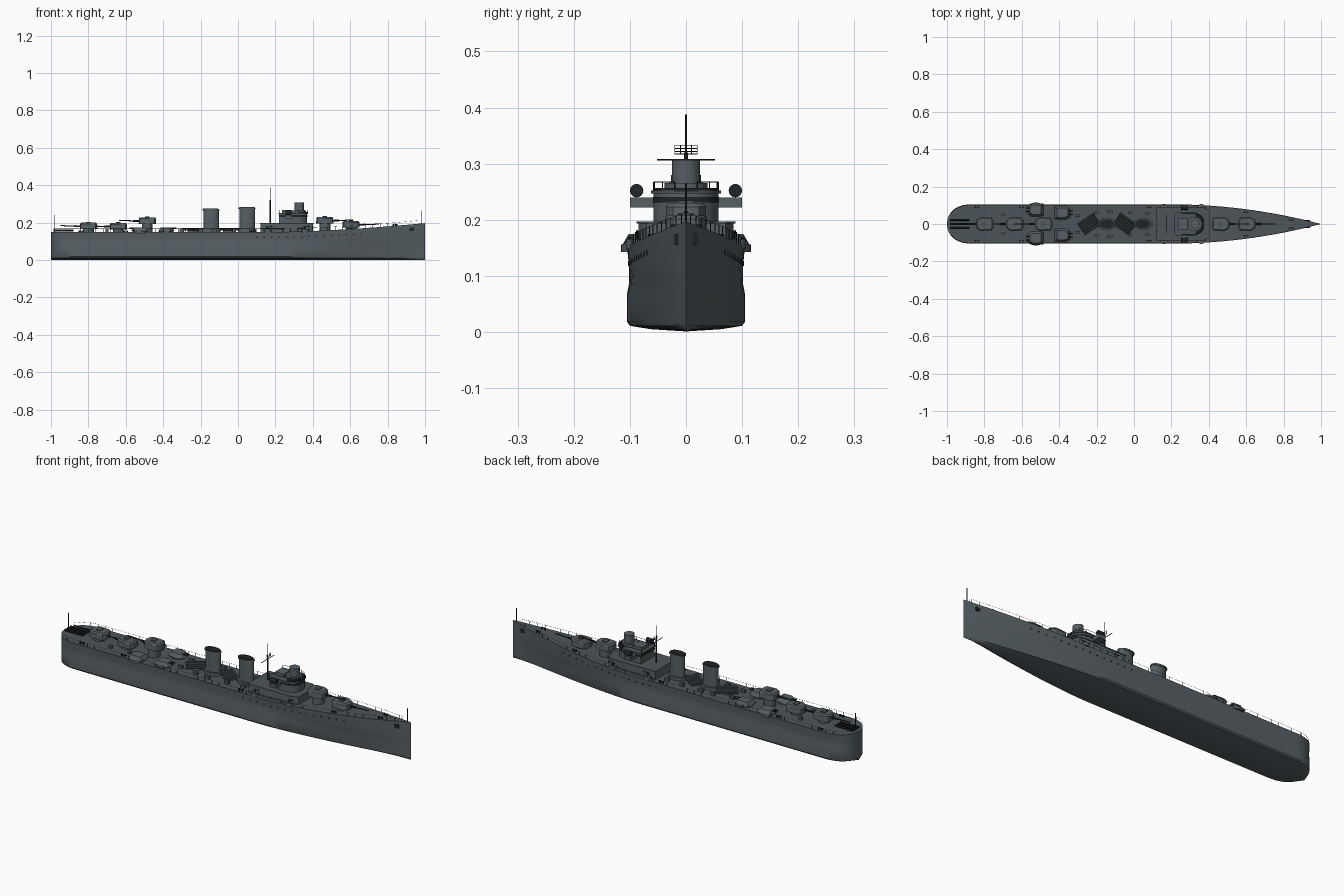
import bpy, bmesh, math
from mathutils import Matrix, Vector

if "Cube" in bpy.data.objects:
    bpy.data.objects.remove(bpy.data.objects["Cube"])


def material(name, rgb):
    m = bpy.data.materials.new(name)
    m.use_nodes = True
    m.diffuse_color = (*rgb, 1)
    m.node_tree.nodes["Principled BSDF"].inputs["Base Color"].default_value = (*rgb, 1)
    return m


GREY = material("hull grey", (0.095, 0.117, 0.127))
DECK = material("deck grey", (0.073, 0.09, 0.098))
DARK = material("dark fittings", (0.015, 0.018, 0.02))


def finish(name, bm, *mats):
    bmesh.ops.recalc_face_normals(bm, faces=bm.faces)
    mesh = bpy.data.meshes.new(name)
    bm.to_mesh(mesh)
    bm.free()
    for m in mats:
        mesh.materials.append(m)
    ob = bpy.data.objects.new(name, mesh)
    bpy.context.collection.objects.link(ob)
    return ob


def add_rod(bm, a, b, r, r2=None, n=8):
    a, b = Vector(a), Vector(b)
    d = b - a
    mat = Matrix.Translation((a + b) / 2) @ d.to_track_quat("Z", "Y").to_matrix().to_4x4()
    bmesh.ops.create_cone(bm, cap_ends=True, segments=n, radius1=r,
                          radius2=r if r2 is None else r2, depth=d.length, matrix=mat)


def rods(name, items, mat, n=8):
    bm = bmesh.new()
    for a, b, r in items:
        add_rod(bm, a, b, r, n=n)
    return finish(name, bm, mat)


def box(name, x, y, z, mat, turn=0):
    # x, y and z are (low, high) ranges
    bm = bmesh.new()
    mid = [(lo + hi) / 2 for lo, hi in (x, y, z)]
    size = [hi - lo for lo, hi in (x, y, z)]
    m = Matrix.Translation(mid) @ Matrix.Rotation(turn, 4, "Z") @ Matrix.Diagonal((*size, 1))
    bmesh.ops.create_cube(bm, size=1, matrix=m)
    return finish(name, bm, mat)


def drum(name, x, y, z0, z1, r, mat, ry=None, lean=0, n=24):
    # upright round or oval part
    bm = bmesh.new()
    rings = [[bm.verts.new((x + k * lean + r * math.cos(2 * math.pi * i / n),
                            y + (ry or r) * math.sin(2 * math.pi * i / n), z))
              for i in range(n)] for k, z in enumerate((z0, z1))]
    for i in range(n):
        j = (i + 1) % n
        bm.faces.new((rings[0][i], rings[0][j], rings[1][j], rings[1][i]))
    bm.faces.new(rings[0])
    bm.faces.new(rings[1])
    return finish(name, bm, mat)


def prism(name, half, cx, z0, z1, mat, cy=0, face=1, top=1, grow=0):
    # symmetric plan outline, given for its +y half, extruded upward
    pts = half + [(x, -y) for x, y in reversed(half)]
    bm = bmesh.new()
    rings = [[bm.verts.new((cx + face * (x * k + math.copysign(grow, x)),
                            cy + y * k + math.copysign(grow, y), z)) for x, y in pts]
             for z, k in ((z0, 1), (z1, top))]
    for i in range(len(pts)):
        j = (i + 1) % len(pts)
        bm.faces.new((rings[0][i], rings[0][j], rings[1][j], rings[1][i]))
    bm.faces.new(rings[0])
    bm.faces.new(rings[1])
    return finish(name, bm, mat)


# Hull shape rules
def bow_t(x):
    return max(0, (x - 0.2) / 0.8)


def deck_z(x):
    return 0.15 + 0.047 * bow_t(x) ** 1.6


def half_width(x, power=2.0):
    s = min(1, max(0, (-0.86 - x) / 0.14))
    return 0.105 * (1 - bow_t(x) ** power) * (1 - s ** 2.6) ** 0.5


def section(x):
    low, mid, top = half_width(x, 1.5), half_width(x, 1.75), half_width(x)
    return [(0, 0.001), (low * 0.6, 0.005), (low * 0.95, 0.011), (low, 0.018), (low, 0.068),
            (mid * 0.965, 0.088), (top * 0.965, 0.115), (top, deck_z(x))]


def side(x, z):
    pts = section(x)
    for (y0, z0), (y1, z1) in zip(pts, pts[1:]):
        if z <= z1:
            return y0 + (y1 - y0) * (z - z0) / (z1 - z0)
    return pts[-1][0]


# Hull and deck
stern = [-0.86 - 0.1399 * math.sin(math.pi * i / 24) for i in range(12, 0, -1)]
stations = stern + [-0.86 + 0.053 * i for i in range(20)] + [0.2 + 0.04 * i for i in range(20)] + [0.9999]
bm = bmesh.new()
loops = []
for x in stations:
    sec = section(x)
    ring = sec + [(-y, z) for y, z in reversed(sec[1:])]
    loops.append([bm.verts.new((x, y, z)) for y, z in ring])
for a, b in zip(loops, loops[1:]):
    for i in range(len(a)):
        j = (i + 1) % len(a)
        f = bm.faces.new((a[i], a[j], b[j], b[i]))
        f.material_index = 1 if i == 7 else 0
bm.faces.new(loops[0])
bm.faces.new(loops[-1])
finish("hull", bm, GREY, DECK)

# Portholes, anchors and bollards
holes, bollards = [], []
for s in (1, -1):
    for i in range(15):
        x = 0.1 + 0.04 * i
        z = deck_z(x) - 0.028
        y = side(x, z)
        holes.append(((x, s * (y - 0.005), z), (x, s * (y + 0.001), z), 0.0045))
    y = side(0.93, 0.165)
    box("anchor_" + ("left" if s > 0 else "right"), (0.918, 0.942),
        sorted((s * (y - 0.006), s * (y + 0.003))), (0.155, 0.175), DARK)
    for x in (-0.84, -0.6, 0.08, 0.6, 0.84):
        for dx in (-0.008, 0.008):
            y = s * (half_width(x) - 0.016)
            bollards.append(((x + dx, y, deck_z(x) - 0.003), (x + dx, y, deck_z(x) + 0.009), 0.005))
rods("portholes", holes, DARK, 10)
rods("bollards", bollards, DARK, 10)

# Railing round the deck edge
rail, edge = [], [-0.985, -0.96, -0.92] + [-0.88 + 0.04 * i for i in range(47)]
for s in (1, -1):
    last = None
    for x in edge:
        p = Vector((x, s * (half_width(x) - 0.002), deck_z(x)))
        top = p + Vector((0, 0, 0.017))
        rail.append((p, top, 0.0008))
        if last:
            rail.append((last, top, 0.0005))
        last = top
rods("railings", rail, DARK, 4)

# Main gun turrets
house = [(-0.048, 0.02), (-0.04, 0.034), (0.02, 0.037), (0.042, 0.024), (0.046, 0.01)]
for i, (x, z, face) in enumerate([(-0.8, 0.165, -1), (-0.64, 0.163, -1), (-0.485, 0.193, -1),
                                  (0.465, 0.195, 1), (0.605, 0.173, 1)]):
    n = f"turret_{i + 1}"
    drum(n + "_base", x, 0, deck_z(x) - 0.005, z + 0.002, 0.029, GREY)
    prism(n, house, x, z, z + 0.028, GREY, face=face, top=0.94)
    prism(n + "_roof", house, x, z + 0.028, z + 0.035, GREY, face=face, top=0.85)
    box(n + "_hatch", (x - 0.012, x + 0.012), (-0.014, 0.014), (z + 0.03, z + 0.039), DECK)
    rods(n + "_gun", [((x + face * 0.04, 0, z + 0.015), (x + face * 0.075, 0, z + 0.016), 0.005),
                      ((x + face * 0.07, 0, z + 0.016), (x + face * 0.15, 0, z + 0.019), 0.0028)], DARK)

# Light gun mounts on round platforms
for s, tag in ((1, "left"), (-1, "right")):
    for x, y, face in ((-0.525, 0.076, -1), (-0.385, 0.06, 1)):
        n = f"light_mount_{tag}_{'aft' if face < 0 else 'fore'}"
        drum(n + "_platform", x, s * y, 0.143, 0.156, 0.04, GREY)
        prism(n, house[1:], x, 0.156, 0.175, GREY, cy=s * y, face=face, top=0.7)
        rods(n + "_guns", [((x, s * y + d, 0.168), (x + face * 0.055, s * y + d, 0.172), 0.003)
                           for d in (-0.009, 0.009)], DARK)

# Stern racks
rods("stern_racks", [((-0.985, y, 0.158), (-0.88, y, 0.158), 0.006)
                     for y in (-0.022, 0, 0.022)], DARK)

# Torpedo tube mounts, trained across the deck
for n, x, angle in (("aft", -0.24, 0.6), ("fore", -0.05, -0.6)):
    drum(f"torpedo_{n}_base", x, 0, 0.148, 0.157, 0.03, GREY)
    along = Vector((math.cos(angle), math.sin(angle), 0)) * 0.052
    across = Vector((-math.sin(angle), math.cos(angle), 0)) * 0.015
    mid = Vector((x, 0, 0.164))
    rods(f"torpedo_{n}_tubes", [(mid + across * k - along, mid + across * k + along, 0.0065)
                                for k in (-2, -1, 0, 1, 2)], DECK, 10)

# Funnels
for n, x, top in (("aft", -0.143, 0.272), ("fore", 0.05, 0.28)):
    drum(f"funnel_{n}_base", x, 0, 0.148, 0.165, 0.05, GREY, 0.034)
    drum(f"funnel_{n}", x, 0, 0.16, top, 0.041, GREY, 0.024)
    drum(f"funnel_{n}_cap", x - 0.001, 0, top - 0.008, top, 0.045, GREY, 0.027, -0.002)
    drum(f"funnel_{n}_mouth", x - 0.003, 0, top, top + 0.003, 0.04, DARK, 0.023)

# Deck lockers and ventilators
for s in (1, -1):
    for x, y, w in ((-0.3, 0.045, 0.012), (-0.2, 0.06, 0.01), (-0.13, 0.065, 0.014),
                    (-0.02, 0.06, 0.01), (0.07, 0.055, 0.012), (-0.7, 0.05, 0.008)):
        box("locker", (x - w, x + w), sorted((s * y - 0.007, s * y + 0.007)), (0.148, 0.165), DECK)

# Deckhouse and bridge
prism("deckhouse", [(-0.14, 0.085), (0.11, 0.085), (0.14, 0.07)], 0.26, 0.145, 0.195, GREY)
prism("deckhouse_roof", [(-0.143, 0.088), (0.112, 0.088), (0.143, 0.072)], 0.26, 0.193, 0.197, DECK)
bridge = [(-0.075, 0.056), (0.03, 0.058), (0.062, 0.042), (0.075, 0.02)]
prism("bridge", bridge, 0.295, 0.195, 0.25, GREY)
prism("bridge_windows", bridge, 0.295, 0.231, 0.241, DARK, grow=0.001)
prism("bridge_roof", bridge, 0.295, 0.247, 0.252, DECK, grow=0.004)
prism("bridge_screen", bridge[1:], 0.3, 0.25, 0.257, DARK)
drum("director_base", 0.325, 0, 0.25, 0.266, 0.038, GREY)
drum("director_tower", 0.328, 0, 0.262, 0.307, 0.025, GREY)
box("chart_house", (0.235, 0.285), (-0.03, 0.03), (0.25, 0.268), GREY)
posts = []
for x, y in bridge:
    for s in (1, -1):
        posts.append(((0.295 + x, s * y, 0.25), (0.295 + x, s * y, 0.267), 0.0012))
posts += [(a[1], b[1], 0.0008) for a, b in zip(posts, posts[2:])]
rods("bridge_railing", posts, DARK, 5)

# Searchlights and tubs beside the bridge
for s, tag in ((1, "left"), (-1, "right")):
    box("searchlight_arm_" + tag, (0.25, 0.29), sorted((s * 0.05, s * 0.1)), (0.222, 0.24), GREY)
    rods("searchlight_" + tag, [((0.255, s * 0.088, 0.252), (0.287, s * 0.088, 0.252), 0.012)], DARK, 16)
    for x in (0.16, 0.36):
        drum("tub_" + tag, x, s * 0.087, 0.148, 0.166, 0.02, GREY)
        rods("tub_gun_" + tag, [((x, s * 0.087, 0.16), (x, s * 0.087, 0.178), 0.004),
                                ((x - 0.01, s * 0.087, 0.176), (x + 0.025, s * 0.087, 0.18), 0.002)], DARK)

# Mast with yard and lattice aerial, then flagstaffs
rods("mast", [((0.172, 0, 0.19), (0.172, 0, 0.32), 0.0035), ((0.172, 0, 0.31), (0.172, 0, 0.388), 0.0018),
              ((0.172, -0.052, 0.307), (0.172, 0.052, 0.307), 0.0016)], DARK)
lattice = [((0.176, -0.02, z), (0.176, 0.02, z), 0.0008) for z in (0.317, 0.322, 0.327, 0.332)]
lattice += [((0.176, y, 0.316), (0.176, y, 0.333), 0.0008) for y in (-0.02, -0.01, 0, 0.01, 0.02)]
rods("aerial", lattice, DARK, 4)
rods("flagstaffs", [((0.98, 0, 0.19), (0.98, 0, 0.265), 0.0016),
                    ((-0.98, 0, 0.148), (-0.98, 0, 0.24), 0.0016)], DARK, 6)

# Smooth rounded surfaces, keep corners crisp
for ob in bpy.context.scene.objects:
    ob.select_set(ob.type == "MESH")
    if ob.type == "MESH":
        bpy.context.view_layer.objects.active = ob
bpy.ops.object.shade_smooth_by_angle(angle=math.radians(35))
